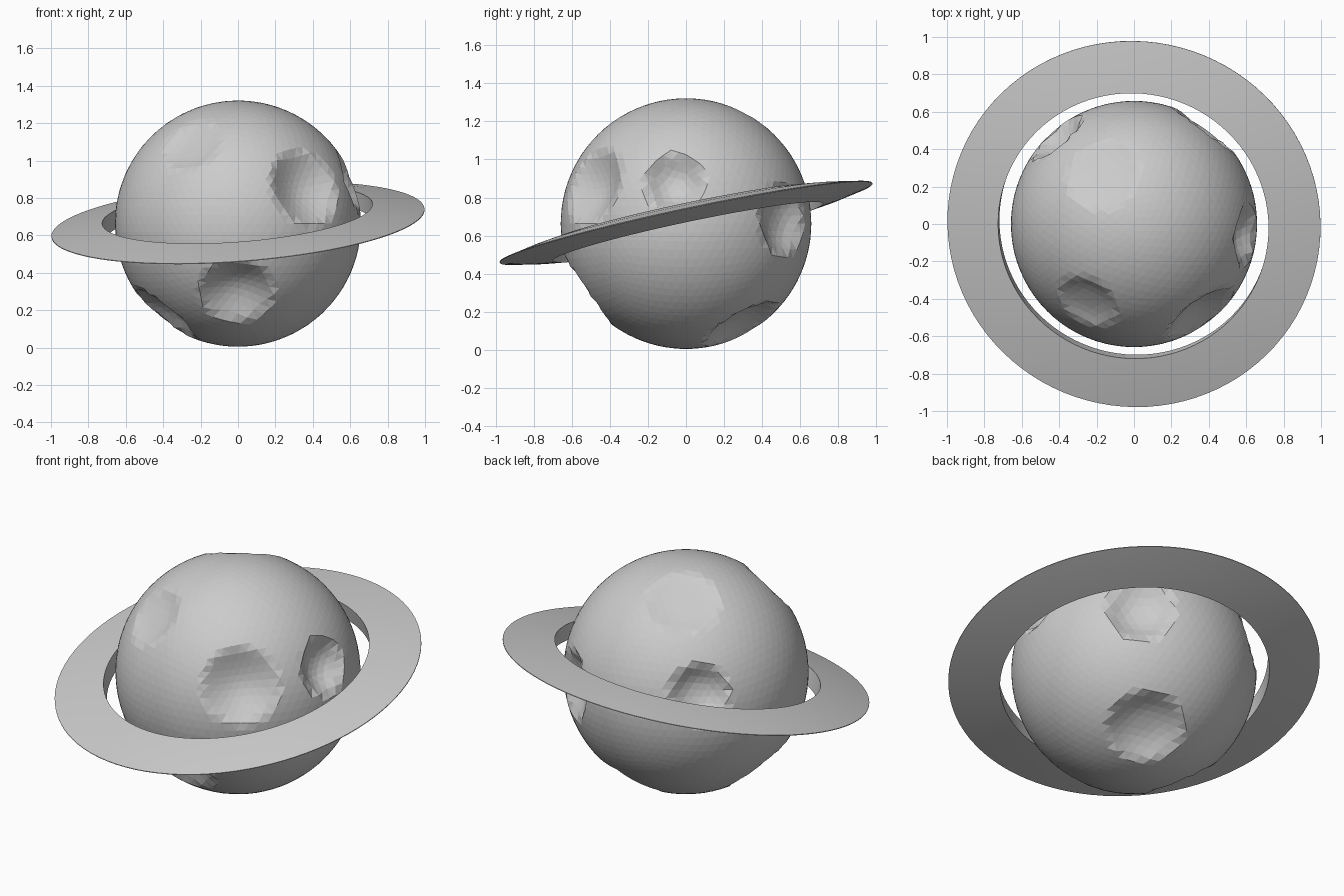
import bpy, bmesh, math
from mathutils import Vector

if "Cube" in bpy.data.objects:
    bpy.data.objects.remove(bpy.data.objects["Cube"])

CENTER = Vector((0, 0, 0.663))
R = 0.658

# Craters: direction from the centre, rim radius, depth, floor exponent
CRATERS = [
    ((-0.25, -0.42, 0.42), 0.17, 0.045, 2.5),
    ((0.37, -0.50, 0.20), 0.21, 0.10, 2.0),
    ((-0.01, -0.53, -0.37), 0.20, 0.10, 2.0),
    ((-0.40, -0.10, -0.49), 0.20, 0.09, 2.5),
    ((0.61, -0.06, 0.22), 0.16, 0.10, 2.5),
    ((0.39, 0.52, 0.02), 0.185, 0.09, 2.5),
    ((0.17, 0.30, -0.55), 0.21, 0.09, 2.5),
    ((-0.17, 0.27, 0.57), 0.20, 0.045, 2.5),
    ((-0.41, 0.46, 0.15), 0.165, 0.09, 2.5),
]


def add_object(name, bm):
    mesh = bpy.data.meshes.new(name)
    bm.to_mesh(mesh)
    bm.free()
    ob = bpy.data.objects.new(name, mesh)
    bpy.context.collection.objects.link(ob)
    return ob


# Planet: faceted ball with bowls pressed into it
bm = bmesh.new()
bmesh.ops.create_icosphere(bm, subdivisions=5, radius=R)
craters = [(Vector(d).normalized(), rad, dep, p) for d, rad, dep, p in CRATERS]
for v in bm.verts:
    n = v.co.normalized()
    drop = 0.0
    for d, rad, dep, p in craters:
        t = n.angle(d) / math.asin(rad / R)
        if t < 1:
            drop = max(drop, dep * (1 - t ** p))
    v.co = n * (R - drop)
planet = add_object("planet", bm)
planet.location = CENTER

# Ring: wedge section, thick inside and thin at the outer rim, tilted
bm = bmesh.new()
profile = [(0.725, -0.05), (0.86, -0.030), (1.0, -0.002),
           (1.0, 0.002), (0.86, 0.030), (0.725, 0.05)]
SEG = 96
loops = []
for i in range(SEG):
    a = 2 * math.pi * i / SEG
    loops.append([bm.verts.new((r * math.cos(a), r * math.sin(a), z)) for r, z in profile])
for i in range(SEG):
    p, q = loops[i], loops[(i + 1) % SEG]
    for j in range(len(profile)):
        k = (j + 1) % len(profile)
        bm.faces.new((p[j], q[j], q[k], p[k]))
bmesh.ops.recalc_face_normals(bm, faces=bm.faces)
ring = add_object("ring", bm)
normal = Vector((-0.075, -0.212, 1)).normalized()
ring.rotation_mode = 'QUATERNION'
ring.rotation_quaternion = Vector((0, 0, 1)).rotation_difference(normal)
ring.location = (0, 0, 0.667)

bpy.ops.object.select_all(action='DESELECT')
ring.select_set(True)
bpy.context.view_layer.objects.active = ring
bpy.ops.object.shade_smooth_by_angle(angle=math.radians(30))
